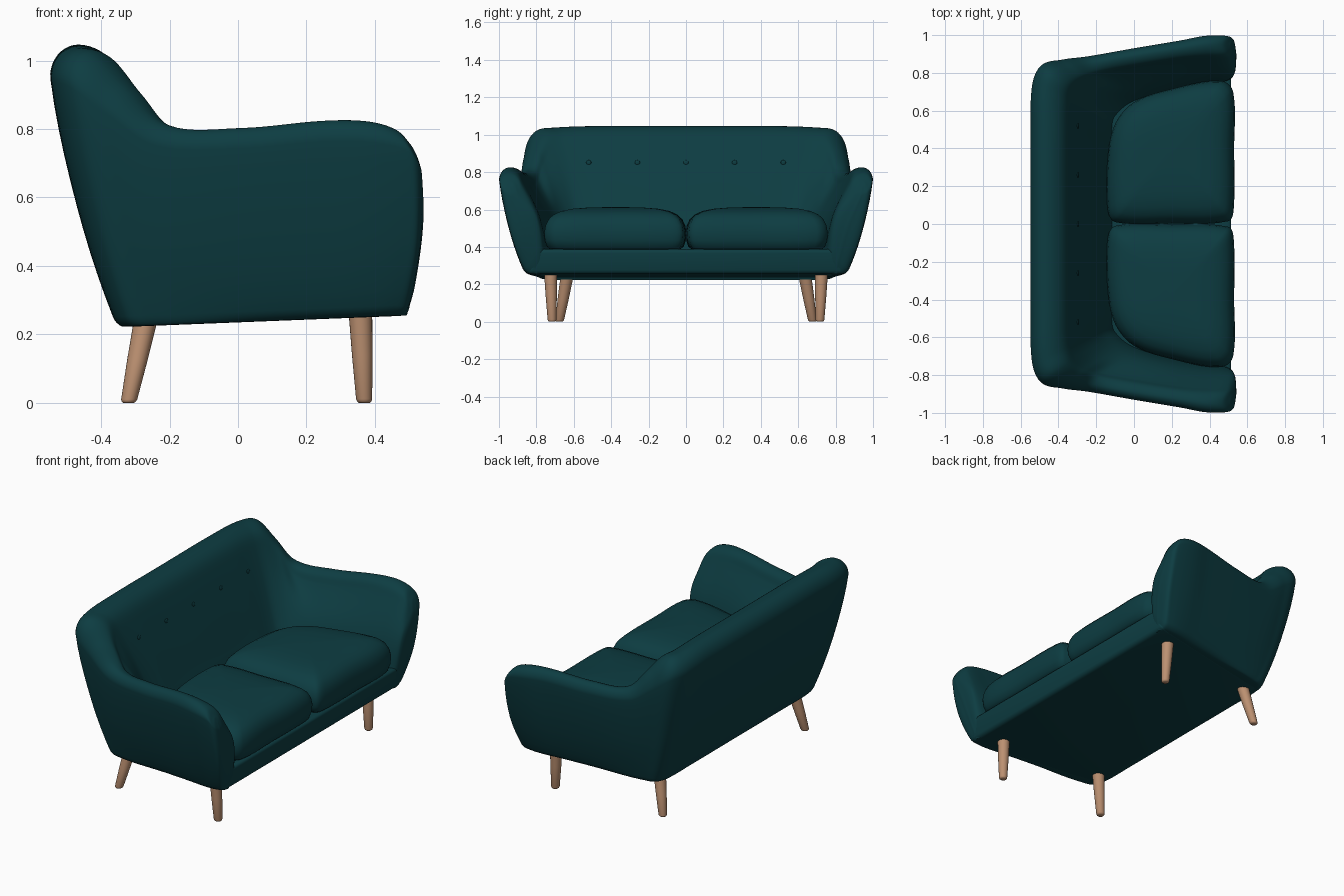
import bpy, bmesh, math
from mathutils import Vector as V
from mathutils.bvhtree import BVHTree

if "Cube" in bpy.data.objects:
    bpy.data.objects.remove(bpy.data.objects["Cube"])


def material(name, col):
    m = bpy.data.materials.new(name)
    m.diffuse_color = (*col, 1)
    m.use_nodes = True
    m.node_tree.nodes["Principled BSDF"].inputs["Base Color"].default_value = m.diffuse_color
    return m


TEAL = material("teal fabric", (0.004, 0.046, 0.054))
WOOD = material("light wood", (0.50, 0.28, 0.165))


def finish(name, bm, mat, angle=60):
    bmesh.ops.remove_doubles(bm, verts=bm.verts, dist=0.0005)
    bmesh.ops.recalc_face_normals(bm, faces=bm.faces)
    me = bpy.data.meshes.new(name)
    bm.to_mesh(me)
    bm.free()
    me.materials.append(mat)
    me.shade_smooth()
    me.set_sharp_from_angle(angle=math.radians(angle))
    ob = bpy.data.objects.new(name, me)
    bpy.context.collection.objects.link(ob)
    return ob


def mirror_y(ob):
    m = ob.modifiers.new("Mirror", 'MIRROR')
    m.use_axis = (False, True, False)
    m.merge_threshold = 0.001
    return ob


def spline(p, n, closed=False):
    """Smooth curve through the points, n steps per span."""
    c, out = len(p), []

    def tangent(k):
        a, b = (p[k - 1], p[(k + 1) % c]) if closed else (p[max(k - 1, 0)], p[min(k + 1, c - 1)])
        return (b - a).normalized()
    for k in range(c if closed else c - 1):
        a, b = p[k], p[(k + 1) % c]
        L = (b - a).length
        m0, m1 = tangent(k) * L, tangent((k + 1) % c) * L
        for s in range(n):
            t = s / n
            out.append(a * (2*t**3 - 3*t*t + 1) + m0 * (t**3 - 2*t*t + t)
                       + b * (3*t*t - 2*t**3) + m1 * (t**3 - t*t))
    if not closed:
        out.append(p[-1].copy())
    return out


def loft(rings, caps=False):
    bm = bmesh.new()
    vs = [[bm.verts.new(q) for q in r] for r in rings]
    n = len(rings[0])
    for a, b in zip(vs, vs[1:]):
        for k in range(n):
            bm.faces.new((a[k], a[(k + 1) % n], b[(k + 1) % n], b[k]))
    if caps:
        bm.faces.new(vs[0])
        bm.faces.new(vs[-1])
    return bm


def floor_z(x):
    return 0.222 + (x + 0.35) * 0.04


def front_x(z):
    """Side outline of the arm front."""
    pts = [(.2, .480), (.255, .493), (.3, .509), (.4, .528), (.5, .54), (.6, .545),
           (.68, .536), (.72, .524), (.76, .502), (.80, .46), (.84, .40)]
    for (a, x), (b, w) in zip(pts, pts[1:]):
        if z <= b:
            return x + (w - x) * (z - a) / (b - a)
    return pts[-1][1]


def section(zt, ob, o, i, j):
    """Wall section: outer bottom, outer top, inner top, inner bottom plan points."""
    ob, o, i, j = (V(q) for q in (ob, o, i, j))
    zb = floor_z(ob.x)
    h = .06 + .04 * min(1, max(0, (zt - .82) / .2))    # shoulder height

    def at(q, z):
        return V((q.x, q.y, z))
    return [at(ob + (j - ob).normalized() * 0.035, zb), at(ob, zb + 0.03),
            at(ob.lerp(o, 0.58), zb + (zt - zb) * 0.43),
            at(o, zt - h), at(o.lerp(i, 0.10), zt - h * .3), at(o.lerp(i, 0.38), zt),
            at(o.lerp(i, 0.76), zt - h * .3), at(i, zt - h * 1.1),
            at(i.lerp(j, 0.72), 0.57), at(j, 0.40), at(j, zb)]


# Back and arms: one wrapped wall, from back centre round to the arm front
stations = [section(*s) for s in (
    (1.046, (-.365, 0), (-.548, 0), (-.335, 0), (-.12, 0)),
    (1.046, (-.365, .45), (-.547, .50), (-.335, .45), (-.12, .42)),
    (1.038, (-.36, .68), (-.538, .74), (-.33, .64), (-.115, .55)),
    (1.022, (-.33, .75), (-.490, .84), (-.31, .71), (-.08, .60)),
    (0.925, (-.27, .77), (-.38, .870), (-.25, .76), (-.03, .64)),
    (0.812, (-.16, .79), (-.24, .888), (-.16, .79), (.04, .67)),
    (0.803, (.05, .82), (.0, .93), (.03, .825), (.12, .695)),
    (0.824, (.25, .85), (.25, .972), (.25, .86), (.25, .725)),
    (0.822, (.38, .87), (.38, .996), (.38, .87), (.38, .745)),
    (0.797, (.475, .872), (.5, .995), (.5, .875), (.485, .757)),
    (0.752, (.50, .86), (.54, .975), (.535, .895), (.505, .775)))]
for st, back in ((stations[-2], .045), (stations[-1], .011)):
    zt = st[5].z
    for q in st:
        q.x = front_x(q.z) - back * min(1, (zt - q.z) / .12)
last = stations[-1]
stations.append([(last[k] + last[10 - k]) / 2 for k in range(11)])
for q in stations[-1]:
    q.z -= .025 * max(0, 1 - (zt - q.z) / .2)
    q.x = front_x(q.z)
columns = [spline(list(c), 8) for c in zip(*stations)]
rings = [spline(list(r), 5, True) for r in zip(*columns)]
for r in rings:                                        # flat underside
    for q in r:
        q.z = max(q.z, floor_z(q.x))
shell_bm = loft(rings)
bvh = BVHTree.FromBMesh(shell_bm)
mirror_y(finish("back_and_arms", shell_bm, TEAL))

# Seat base with front apron
bm = bmesh.new()
low = [(.497, .85), (-.33, .71), (-.33, -.71), (.497, -.85)]
top = [(.518, .80), (-.25, .66), (-.25, -.66), (.518, -.80)]
a = [bm.verts.new((x, y, floor_z(x) - .001)) for x, y in low]
b = [bm.verts.new((x, y, .388)) for x, y in top]
bm.faces.new(a)
bm.faces.new(b)
for k in range(4):
    bm.faces.new((a[k], a[(k + 1) % 4], b[(k + 1) % 4], b[k]))
bmesh.ops.bevel(bm, geom=bm.edges[:], offset=.022, segments=4, profile=.5, affect='EDGES')
finish("seat_base", bm, TEAL)

# Seat cushions: plan outline stacked in rounded layers
plan = [(.50, .015), (.528, .08), (.53, .40), (.525, .70), (.46, .758), (.20, .715),
        (0, .645), (-.10, .53), (-.138, .36), (-.14, .08), (-.10, .010), (.2, .002)]
outline = spline([V((x, y, 0)) for x, y in plan], 5, True)
mid = V((.2, .375, 0))
layers = [(.5, .382), (.90, .384), (.96, .40), (.99, .435), (1, .475), (.982, .515),
          (.94, .548), (.87, .573), (.76, .592), (.6, .604), (.4, .610), (.2, .612), (.05, .613)]
bm = loft([[mid + (q - mid) * s + V((0, 0, z)) for q in outline] for s, z in layers], True)
mirror_y(finish("seat_cushion", bm, TEAL))

# Back buttons, sunk into the inner back face
for n, y in enumerate((-.52, -.26, 0, .26, .52)):
    hit = bvh.ray_cast(V((.2, max(abs(y), .001), .85)), V((-1, 0, 0)))[0]
    bm = bmesh.new()
    bmesh.ops.create_uvsphere(bm, u_segments=16, v_segments=8, radius=.014)
    bmesh.ops.scale(bm, vec=(.4, 1, 1), verts=bm.verts)
    if hit:
        bmesh.ops.translate(bm, vec=(hit.x, y, hit.z), verts=bm.verts)
    finish(f"back_button_{n + 1}", bm, TEAL)


# Tapered wooden legs
def leg(name, foot, head):
    foot, head = V(foot), V(head)
    rs = []
    for t, r in ((0, .016), (.015, .021), (.04, .0235), (.5, .030), (1, .035)):
        c = foot.lerp(head, t)
        rs.append([c + V((r * math.cos(u * math.tau / 24), r * math.sin(u * math.tau / 24), 0))
                   for u in range(24)])
    mirror_y(finish(name, loft(rs, True), WOOD, 50))


leg("front_leg", (.369, .716, 0), (.357, .725, .28))
leg("back_leg", (-.32, .677, 0), (-.268, .635, .25))
